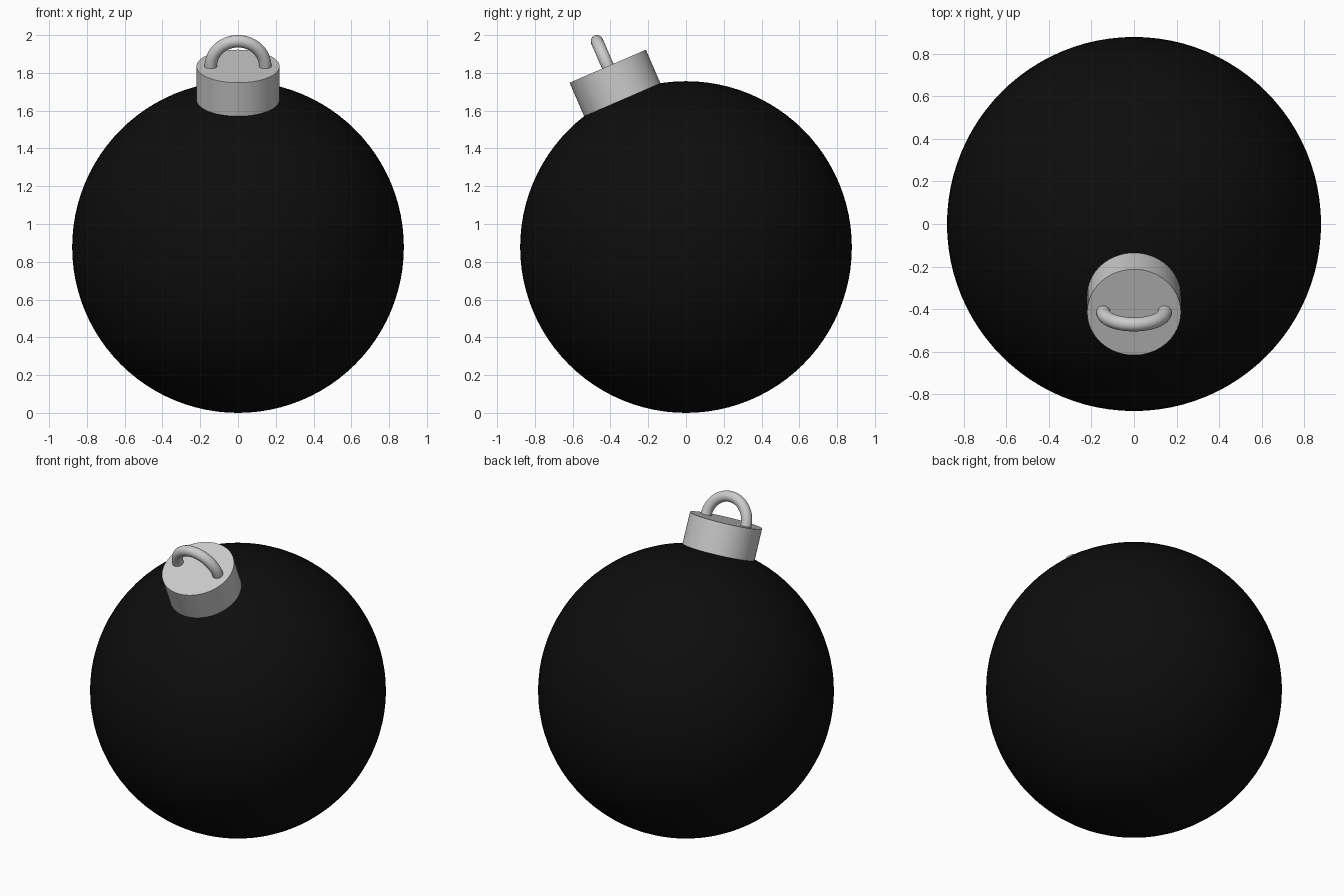
import bpy
from math import radians, pi
from mathutils import Vector, Matrix

if "Cube" in bpy.data.objects:
    bpy.data.objects.remove(bpy.data.objects["Cube"])

R = 0.878
CENTRE = Vector((0, 0, R))
TILT = Matrix.Rotation(radians(23.4), 4, 'X')   # leans the cap towards -y


def finish(name):
    ob = bpy.context.object
    ob.name = name
    bpy.ops.object.shade_smooth_by_angle(angle=radians(35))
    return ob


def place_on_axis(ob, distance, spin=Matrix()):
    ob.matrix_world = (Matrix.Translation(CENTRE) @ TILT
                       @ Matrix.Translation((0, 0, distance)) @ spin)


# Black ball
bpy.ops.mesh.primitive_uv_sphere_add(segments=96, ring_count=48, radius=R, location=CENTRE)
ball = finish("ball")
black = bpy.data.materials.new("black")
black.diffuse_color = (0.004, 0.004, 0.004, 1)
black.use_nodes = True
black.node_tree.nodes["Principled BSDF"].inputs["Base Color"].default_value = black.diffuse_color
ball.data.materials.append(black)

# Tilted cylindrical cap, its base sunk just into the ball
TOP, BASE = 1.043, 0.846
bpy.ops.mesh.primitive_cylinder_add(vertices=64, radius=0.22, depth=TOP - BASE)
place_on_axis(finish("cap"), (TOP + BASE) / 2)

# Hanging loop, half of the ring stands above the cap
bpy.ops.mesh.primitive_torus_add(major_radius=0.144, minor_radius=0.033,
                                 major_segments=64, minor_segments=24)
place_on_axis(finish("hanging_loop"), TOP, Matrix.Rotation(pi / 2, 4, 'X'))
